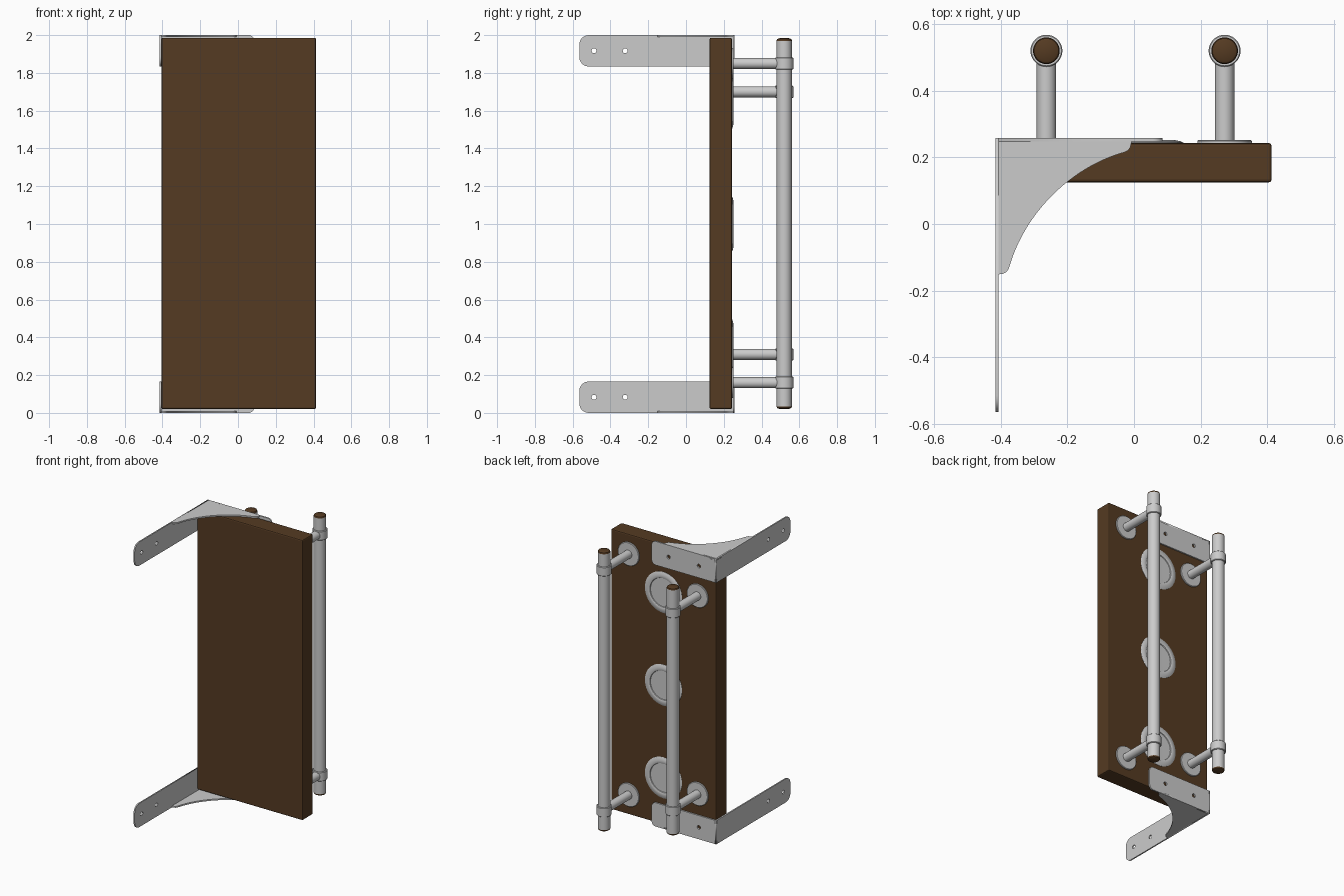
import bpy, bmesh, math
from mathutils import Vector, Matrix
from mathutils.geometry import interpolate_bezier as bez

if "Cube" in bpy.data.objects:
    bpy.data.objects.remove(bpy.data.objects["Cube"])

brown = bpy.data.materials.new("brown_wood")
brown.diffuse_color = (0.09, 0.043, 0.016, 1)
brown.use_nodes = True
brown.node_tree.nodes["Principled BSDF"].inputs["Base Color"].default_value = brown.diffuse_color


def activate(ob):
    bpy.ops.object.select_all(action='DESELECT')
    ob.select_set(True)
    bpy.context.view_layer.objects.active = ob


def lathe(name, profile, loc, axis='z', mat=None, n=48):
    """Revolve (radius, height) points about z, or about +y, and place."""
    bm = bmesh.new()
    vs = [bm.verts.new((r, 0, h)) for r, h in profile]
    es = [bm.edges.new(p) for p in zip(vs, vs[1:])]
    bmesh.ops.spin(bm, geom=vs + es, axis=(0, 0, 1), cent=(0, 0, 0),
                   angle=math.tau, steps=n)
    bmesh.ops.remove_doubles(bm, verts=bm.verts, dist=1e-5)
    bmesh.ops.recalc_face_normals(bm, faces=bm.faces)
    if axis == 'y':
        bm.transform(Matrix.Rotation(-math.pi / 2, 4, 'X'))
    me = bpy.data.meshes.new(name)
    bm.to_mesh(me)
    bm.free()
    ob = bpy.data.objects.new(name, me)
    ob.location = loc
    bpy.context.collection.objects.link(ob)
    if mat:
        me.materials.append(mat)
    activate(ob)
    bpy.ops.object.shade_smooth_by_angle(angle=math.radians(30))
    return ob


def plate(name, outline, thick, matrix, holes=()):
    """Flat plate from an outline with round holes, centred on its plane."""
    cu = bpy.data.curves.new(name, 'CURVE')
    cu.dimensions, cu.fill_mode, cu.extrude = '2D', 'BOTH', thick / 2
    loops = [outline]
    for hx, hy in holes:
        loops.append([(hx + 0.013 * math.cos(i * math.tau / 20),
                       hy + 0.013 * math.sin(i * math.tau / 20)) for i in range(20)])
    for loop in loops:
        s = cu.splines.new('POLY')
        s.points.add(len(loop) - 1)
        for p, q in zip(s.points, loop):
            p.co = (q[0], q[1], 0, 1)
        s.use_cyclic_u = True
    ob = bpy.data.objects.new(name, cu)
    ob.matrix_world = matrix
    bpy.context.collection.objects.link(ob)
    activate(ob)
    bpy.ops.object.convert(target='MESH')
    return bpy.context.view_layer.objects.active


def strip(x0, x1, h, r, round_left):
    """Rectangle about y = 0 with two corners rounded on one end."""
    e, o = (x0, x1) if round_left else (x1, x0)
    d = 1 if round_left else -1
    arc = [(e + d * r * (1 - math.sin(a)), h - r + r * math.cos(a))
           for a in [i * math.pi / 16 for i in range(9)]]
    return [(o, h)] + arc + [(x, -y) for x, y in reversed(arc)] + [(o, -h)]


def frame(u, v, w, origin):
    m = Matrix((u, v, w)).transposed().to_4x4()
    m.translation = origin
    return m


# door-like slab
bpy.ops.mesh.primitive_cube_add(size=1, location=(0.004, 0.184, 1.003))
slab = bpy.context.object
slab.name = "slab"
slab.scale = (0.818, 0.118, 1.966)
bpy.ops.object.transform_apply(location=False, rotation=False, scale=True)
bev = slab.modifiers.new("bevel", 'BEVEL')
bev.width, bev.segments = 0.008, 2
slab.data.materials.append(brown)

# corner brackets: side arm, back arm and curved gusset
curve = [tuple(p) for p in bez(Vector((-0.37, -0.115)), Vector((-0.32, 0.0415)),
                               Vector((-0.184, 0.1715)), Vector((-0.03, 0.215)), 24)]
gusset = ([(-0.415, 0.258), (-0.415, -0.152), (-0.395, -0.15), (-0.383, -0.144),
           (-0.376, -0.134)] + curve +
          [(-0.018, 0.221), (-0.011, 0.23), (-0.008, 0.243), (-0.008, 0.258)])
for label, zc, zg in (("upper", 1.917, 1.995), ("lower", 0.083, 0.005)):
    side = plate(label + "_bracket", strip(-0.565, 0.258, 0.083, 0.05, True), 0.009,
                 frame((0, 1, 0), (0, 0, 1), (1, 0, 0), (-0.4105, 0, zc)),
                 [(-0.487, 0), (-0.322, 0)])
    back = plate("back_arm", strip(-0.415, 0.086, 0.083, 0.03, False), 0.010,
                 frame((1, 0, 0), (0, 0, 1), (0, -1, 0), (0, 0.253, zc)),
                 [(-0.28, 0), (-0.045, 0)])
    web = plate("web", gusset, 0.010, Matrix.Translation((0, 0, zg)))
    activate(side)
    back.select_set(True)
    web.select_set(True)
    bpy.ops.object.join()

# round dished plates down the middle of the back
for i, z in enumerate((0.35, 1.0, 1.65)):
    lathe(f"dished_plate_{i + 1}",
          [(0, 0), (0.144, 0), (0.144, 0.002), (0.135, 0.006), (0.12, 0.009),
           (0.106, 0.009), (0.102, 0.007), (0.1, 0.002), (0, 0.0015)],
          (0.004, 0.2425, z), 'y')

# pull bars with end caps, posts, flanges and sleeves
for label, x, z0, z1, posts in (("long", 0.272, 0.02, 1.985, (0.16, 1.85)),
                                ("short", -0.263, 0.135, 1.875, (0.31, 1.70))):
    lathe(label + "_bar", [(0, z0 + 0.015), (0.04, z0 + 0.015),
                           (0.04, z1 - 0.015), (0, z1 - 0.015)], (x, 0.52, 0))
    for end, z, s in (("lower", z0, 1), ("upper", z1, -1)):
        lathe(f"{label}_bar_{end}_cap",
              [(0, z), (0.03, z + s * 0.002), (0.037, z + s * 0.006),
               (0.04, z + s * 0.012), (0.04, z + s * 0.016), (0, z + s * 0.016)],
              (x, 0.52, 0), mat=brown)
    for end, z in zip(("lower", "upper"), posts):
        lathe(f"{label}_bar_{end}_post",
              [(0, 0), (0.082, 0), (0.082, 0.006), (0.079, 0.009), (0.029, 0.009),
               (0.029, 0.27), (0, 0.27)], (x, 0.243, z), 'y')
        lathe(f"{label}_bar_{end}_sleeve",
              [(0.039, -0.032), (0.045, -0.032), (0.048, -0.029), (0.048, 0.029),
               (0.045, 0.032), (0.039, 0.032)], (x, 0.52, z))
